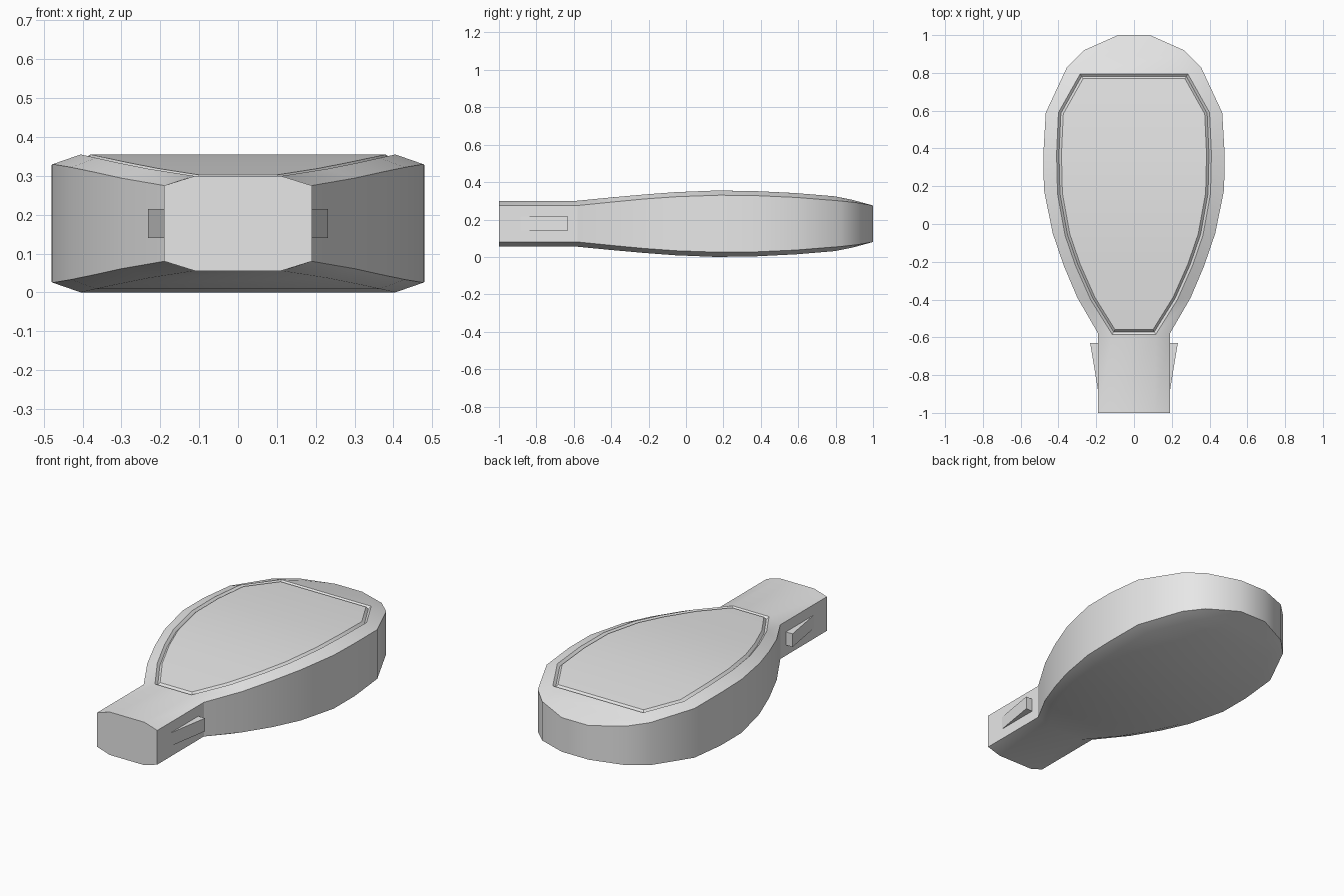
import bpy, bmesh, math

if "Cube" in bpy.data.objects:
    bpy.data.objects.remove(bpy.data.objects["Cube"])

grey = bpy.data.materials.new("plain grey")
grey.diffuse_color = (0.8, 0.8, 0.8, 1)
grey.use_nodes = True
grey.node_tree.nodes["Principled BSDF"].inputs["Base Color"].default_value = grey.diffuse_color
H = 0.355  # total height; bottom mirrors the top


def finish(bm, name):
    bmesh.ops.recalc_face_normals(bm, faces=bm.faces[:])
    me = bpy.data.meshes.new(name)
    bm.to_mesh(me)
    bm.free()
    me.materials.append(grey)
    ob = bpy.data.objects.new(name, me)
    bpy.context.collection.objects.link(ob)
    bpy.ops.object.select_all(action='DESELECT')
    ob.select_set(True)
    bpy.context.view_layer.objects.active = ob
    bpy.ops.object.shade_smooth_by_angle(angle=math.radians(30))
    return ob


# Body stations: flat half-width, flat y, flat z, side half-width, side y, side z
stations = [
    (0.11, -1.00, 0.300, 0.19, -1.00, 0.275),
    (0.115, -0.585, 0.300, 0.19, -0.58, 0.275),
    (0.23, -0.40, 0.318, 0.30, -0.39, 0.294),
    (0.31, -0.22, 0.334, 0.372, -0.22, 0.310),
    (0.365, -0.06, 0.346, 0.43, -0.05, 0.322),
    (0.405, 0.16, 0.355, 0.477, 0.18, 0.330),
    (0.41, 0.37, 0.352, 0.48, 0.37, 0.328),
    (0.40, 0.59, 0.341, 0.467, 0.59, 0.318),
    (0.285, 0.795, 0.324, 0.355, 0.83, 0.299),
    (0.20, 0.89, 0.305, 0.265, 0.92, 0.289),
    (0.085, 1.00, 0.275, 0.085, 1.00, 0.275),
]

# Body: loft of eight-sided sections
bm = bmesh.new()
rings = []
for fw, fy, fz, sw, sy, sz in stations:
    pts = [(-fw, fy, fz), (fw, fy, fz), (sw, sy, sz), (sw, sy, H - sz),
           (fw, fy, H - fz), (-fw, fy, H - fz), (-sw, sy, H - sz), (-sw, sy, sz)]
    rings.append([bm.verts.new(p) for p in pts])
panel = []
for k, (a, b) in enumerate(zip(rings, rings[1:])):
    for i in range(8):
        j = (i + 1) % 8
        f = bm.faces.new((a[i], a[j], b[j], b[i]))
        if i == 0 and 1 <= k <= 7:
            panel.append(f)
bm.faces.new(rings[0])
bm.faces.new(rings[-1])
bmesh.ops.recalc_face_normals(bm, faces=bm.faces[:])

# V-shaped groove round the top panel
for depth in (-0.013, 0.013):
    bmesh.ops.inset_region(bm, faces=panel, thickness=0.013, depth=depth,
                           use_even_offset=True, use_boundary=True)
bmesh.ops.remove_doubles(bm, verts=bm.verts[:], dist=0.0005)
finish(bm, "body")

# Wedge-shaped catches on both sides of the neck
for s, name in ((-1, "left_catch"), (1, "right_catch")):
    bm = bmesh.new()
    profile = [(0.18, -0.945), (0.232, -0.63), (0.18, -0.63)]
    lo, hi = [[bm.verts.new((s * x, y, z)) for x, y in profile] for z in (0.14, 0.215)]
    bm.faces.new(lo)
    bm.faces.new(hi)
    for i in range(3):
        j = (i + 1) % 3
        bm.faces.new((lo[i], lo[j], hi[j], hi[i]))
    finish(bm, name)
